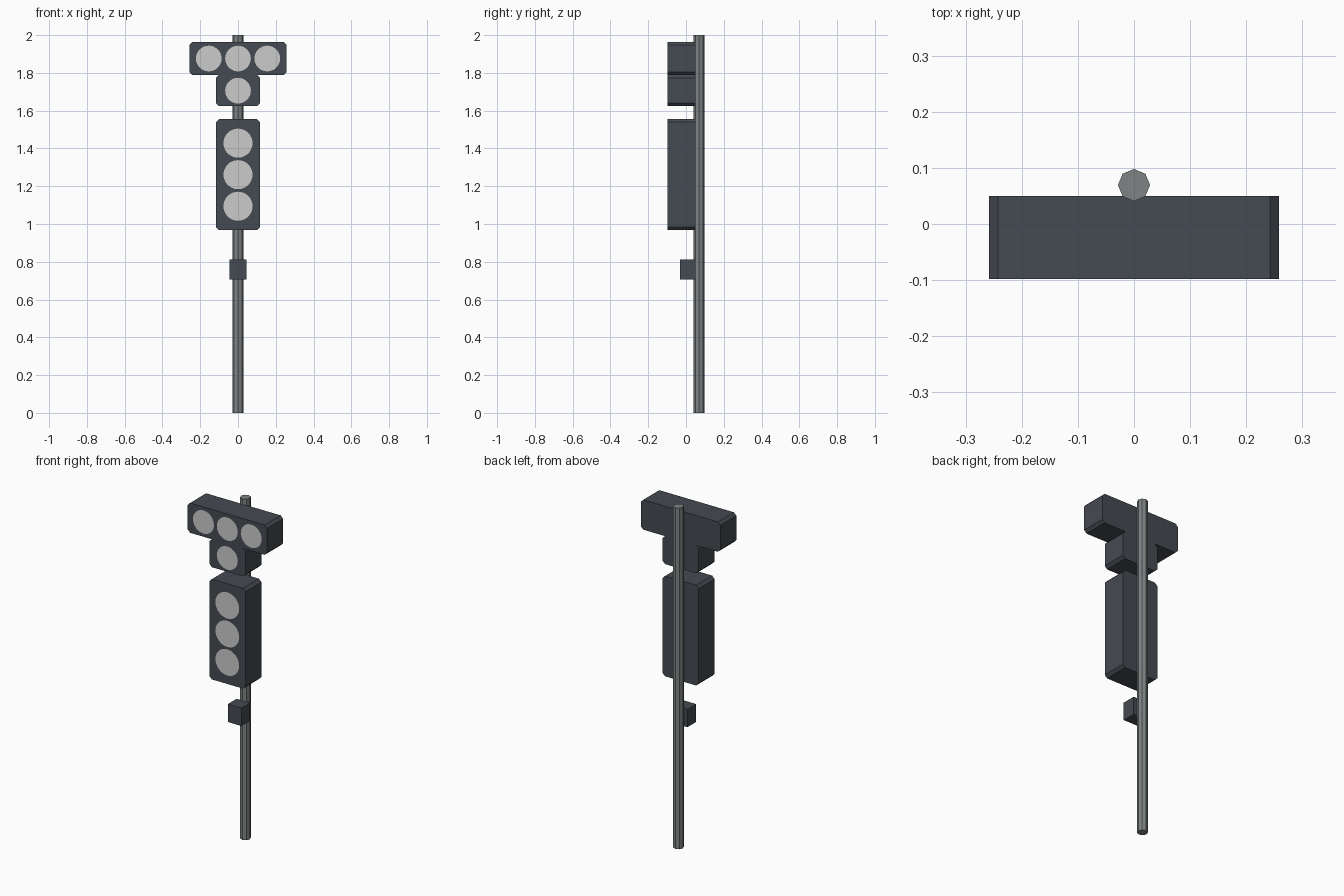
import bpy, bmesh, math
from mathutils import Matrix, Vector

if "Cube" in bpy.data.objects:
    bpy.data.objects.remove(bpy.data.objects["Cube"])

FRONT, BACK = -0.098, 0.05   # housing depth range
C = 0.016                    # corner chamfer


def material(name, rgb):
    m = bpy.data.materials.new(name)
    m.diffuse_color = (*rgb, 1)
    m.use_nodes = True
    m.node_tree.nodes["Principled BSDF"].inputs["Base Color"].default_value = m.diffuse_color
    return m


dark = material("dark_housing", (0.06, 0.07, 0.085))
steel = material("pole_grey", (0.21, 0.23, 0.23))


def finish(name, bm, mat=None):
    bmesh.ops.recalc_face_normals(bm, faces=bm.faces)
    me = bpy.data.meshes.new(name)
    bm.to_mesh(me)
    bm.free()
    ob = bpy.data.objects.new(name, me)
    bpy.context.collection.objects.link(ob)
    if mat:
        me.materials.append(mat)
    return ob


def housing(name, half_profile, y0=FRONT, y1=BACK):
    """Mirror a right-hand (x, z) outline and extrude it along y."""
    pts = half_profile + [(-x, z) for x, z in reversed(half_profile)]
    bm = bmesh.new()
    face = bm.faces.new([bm.verts.new((x, y0, z)) for x, z in pts])
    out = bmesh.ops.extrude_face_region(bm, geom=[face], use_keep_orig=True)
    moved = [g for g in out["geom"] if isinstance(g, bmesh.types.BMVert)]
    bmesh.ops.translate(bm, verts=moved, vec=Vector((0, y1 - y0, 0)))
    return finish(name, bm, mat=dark)


def lens(name, x, z, r):
    """Flat disc on the housing front, facing -y."""
    bm = bmesh.new()
    place = Matrix.Translation((x, FRONT - 0.001, z)) @ Matrix.Rotation(math.pi / 2, 4, 'X')
    bmesh.ops.create_circle(bm, cap_ends=True, segments=32, radius=r, matrix=place)
    ob = finish(name, bm)
    if ob.data.polygons[0].normal.y > 0:
        ob.data.flip_normals()


# Octagonal pole
bm = bmesh.new()
bmesh.ops.create_cone(bm, cap_ends=True, segments=8, radius1=0.0286, radius2=0.0286,
                      depth=2, matrix=Matrix.Translation((0, 0.0694, 1)))
finish("pole", bm, steel)

# T-shaped upper housing: stem, notch, crossbar
S, W = 0.117, 0.258
Z0, Z1, Z2 = 1.625, 1.789, 1.964
housing("upper_housing", [
    (S - C, Z0), (S, Z0 + C), (S, Z1 - C), (S - C, Z1),
    (W - C, Z1), (W, Z1 + C), (W, Z2 - C), (W - C, Z2)])

# Three-lamp main housing
Z0, Z1 = 0.967, 1.555
housing("main_housing", [(S - C, Z0), (S, Z0 + C), (S, Z1 - C), (S - C, Z1)])

# Small push-button box
housing("button_box", [(0.044, 0.707), (0.044, 0.812)], y0=-0.031)

# Lenses
for i, (x, z) in enumerate([(-0.155, 1.876), (0, 1.876), (0.155, 1.876), (0, 1.706)]):
    lens(f"upper_lens_{i + 1}", x, z, 0.068)
for i in range(3):
    lens(f"main_lens_{i + 1}", 0, 1.094 + 0.167 * i, 0.077)
